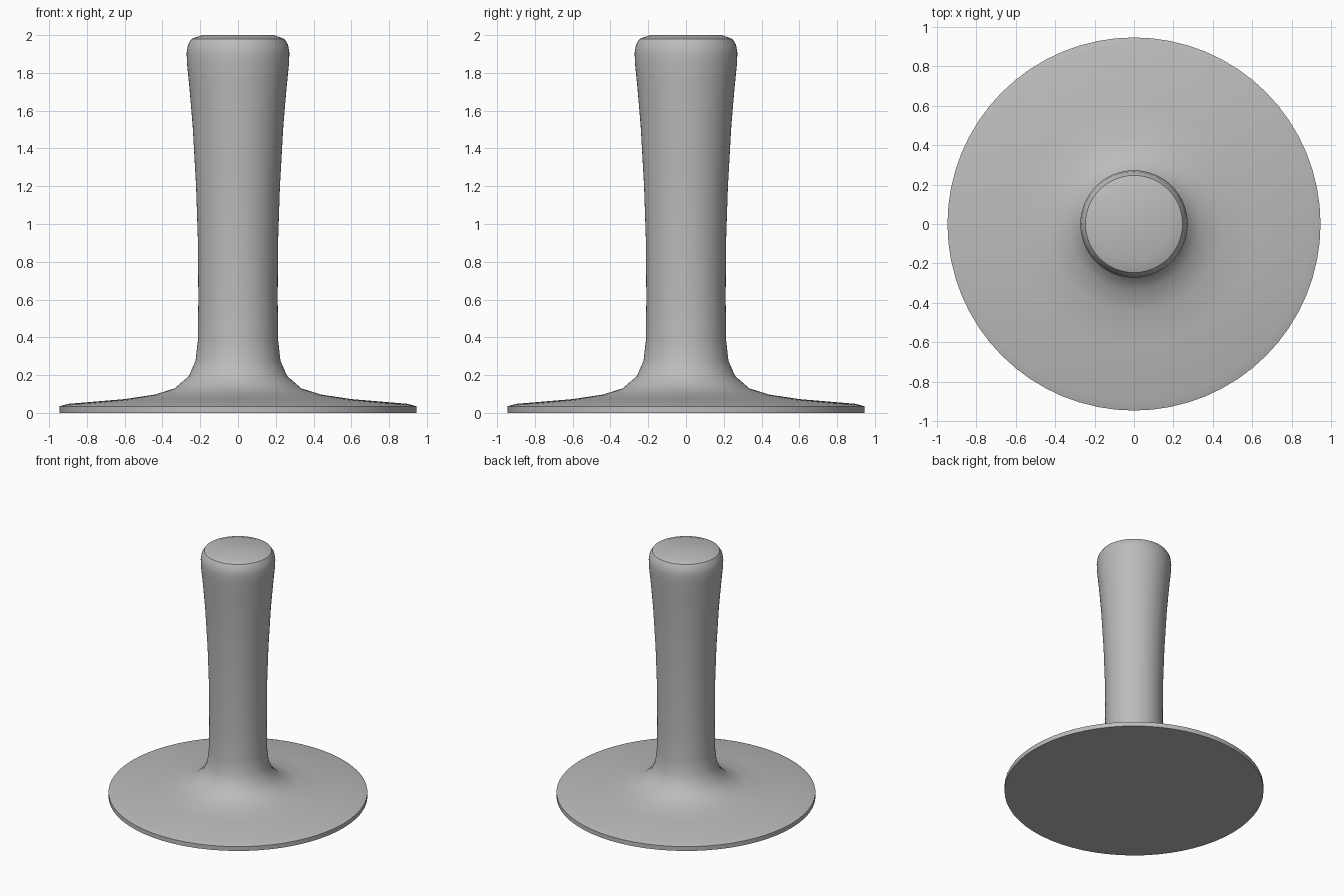
import bpy
import bmesh
import math

cube = bpy.data.objects.get("Cube")
if cube:
    bpy.data.objects.remove(cube, do_unlink=True)

# Single grey material
grey = bpy.data.materials.new("plain_grey")
grey.use_nodes = True
colour = (0.5, 0.5, 0.5, 1)
grey.diffuse_color = colour
grey.node_tree.nodes["Principled BSDF"].inputs["Base Color"].default_value = colour

# Half profile (radius, height): flat base, flared foot, flaring grip, low domed cap
profile = [
    (0, 0), (0.945, 0), (0.945, 0.035), (0.9, 0.048), (0.6, 0.073),
    (0.44, 0.097), (0.335, 0.13), (0.26, 0.195), (0.225, 0.275),
    (0.213, 0.38), (0.21, 0.6), (0.212, 0.9), (0.222, 1.2),
    (0.24, 1.52), (0.257, 1.72), (0.27, 1.85), (0.272, 1.905),
    (0.265, 1.95), (0.246, 1.98), (0.19, 2), (0, 2),
]

# Spin the profile into a handled stamp
bm = bmesh.new()
verts = [bm.verts.new((r, 0, z)) for r, z in profile]
edges = [bm.edges.new(pair) for pair in zip(verts, verts[1:])]
bmesh.ops.spin(bm, geom=verts + edges, cent=(0, 0, 0), axis=(0, 0, 1),
               angle=math.tau, steps=64, use_duplicate=False)
bmesh.ops.remove_doubles(bm, verts=bm.verts, dist=0.0005)
bmesh.ops.recalc_face_normals(bm, faces=bm.faces)

mesh = bpy.data.meshes.new("handle_and_base")
bm.to_mesh(mesh)
bm.free()
mesh.materials.append(grey)
body = bpy.data.objects.new("handle_and_base", mesh)
bpy.context.collection.objects.link(body)

# Smooth curves, crisp rims
bpy.ops.object.select_all(action="DESELECT")
body.select_set(True)
bpy.context.view_layer.objects.active = body
bpy.ops.object.shade_smooth_by_angle(angle=math.radians(32))
